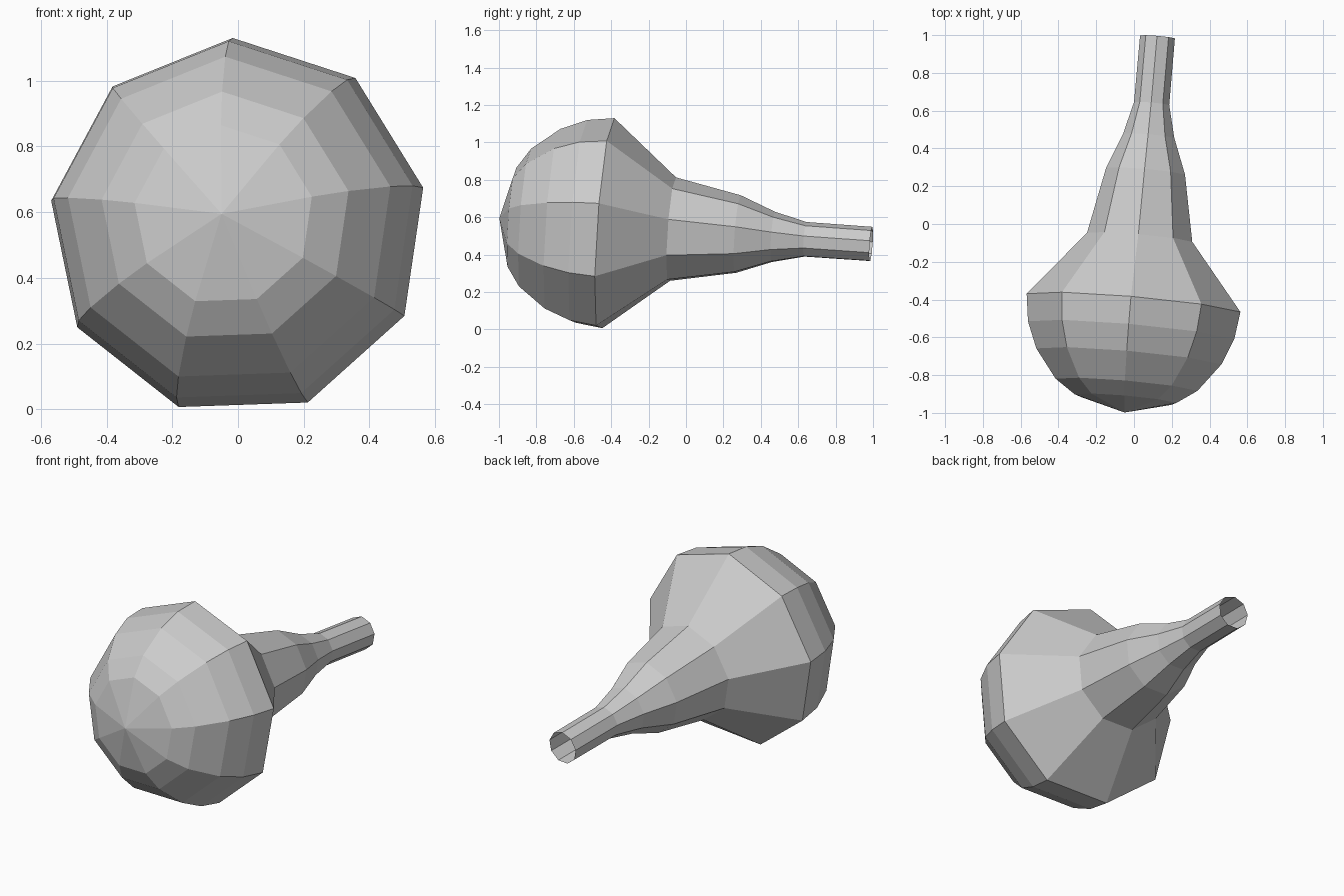
import bpy, bmesh, math
from mathutils import Vector

if "Cube" in bpy.data.objects:
    bpy.data.objects.remove(bpy.data.objects["Cube"])

SIDES = 9
TIP = Vector((-0.05, -0.998, 0.595))
AXIS = Vector((0.175, 1.99, -0.14)).normalized()

# (distance along the axis, radius): domed bulb, then flared neck with open end
PROFILE = [(0.071, 0.275), (0.143, 0.383), (0.293, 0.500), (0.432, 0.557),
           (0.577, 0.577), (0.930, 0.284), (1.283, 0.213), (1.473, 0.138),
           (1.645, 0.095), (2.000, 0.094)]

# Ring frame perpendicular to the tilted axis
side = AXIS.cross(Vector((0, 0, 1))).normalized()
up = side.cross(AXIS).normalized()

bm = bmesh.new()


def ring(dist, radius):
    verts = []
    for i in range(SIDES):
        a = math.radians(92) + math.tau * i / SIDES
        p = TIP + AXIS * dist + (side * math.cos(a) + up * math.sin(a)) * radius
        verts.append(bm.verts.new(p))
    return verts


rings = [ring(d, r) for d, r in PROFILE]

# Rounded end fan
tip = bm.verts.new(TIP)
for i in range(SIDES):
    bm.faces.new((tip, rings[0][i - 1], rings[0][i]))

# Bulb and neck walls
for a, b in zip(rings, rings[1:]):
    for i in range(SIDES):
        bm.faces.new((a[i - 1], b[i - 1], b[i], a[i]))

bmesh.ops.recalc_face_normals(bm, faces=bm.faces)
# The shell is open at the neck, so make sure the tip faces point forward
bm.normal_update()
if tip.link_faces[0].normal.y > 0:
    bmesh.ops.reverse_faces(bm, faces=bm.faces)

mesh = bpy.data.meshes.new("bulb_with_neck")
bm.to_mesh(mesh)
bm.free()
obj = bpy.data.objects.new("bulb_with_neck", mesh)
bpy.context.collection.objects.link(obj)
